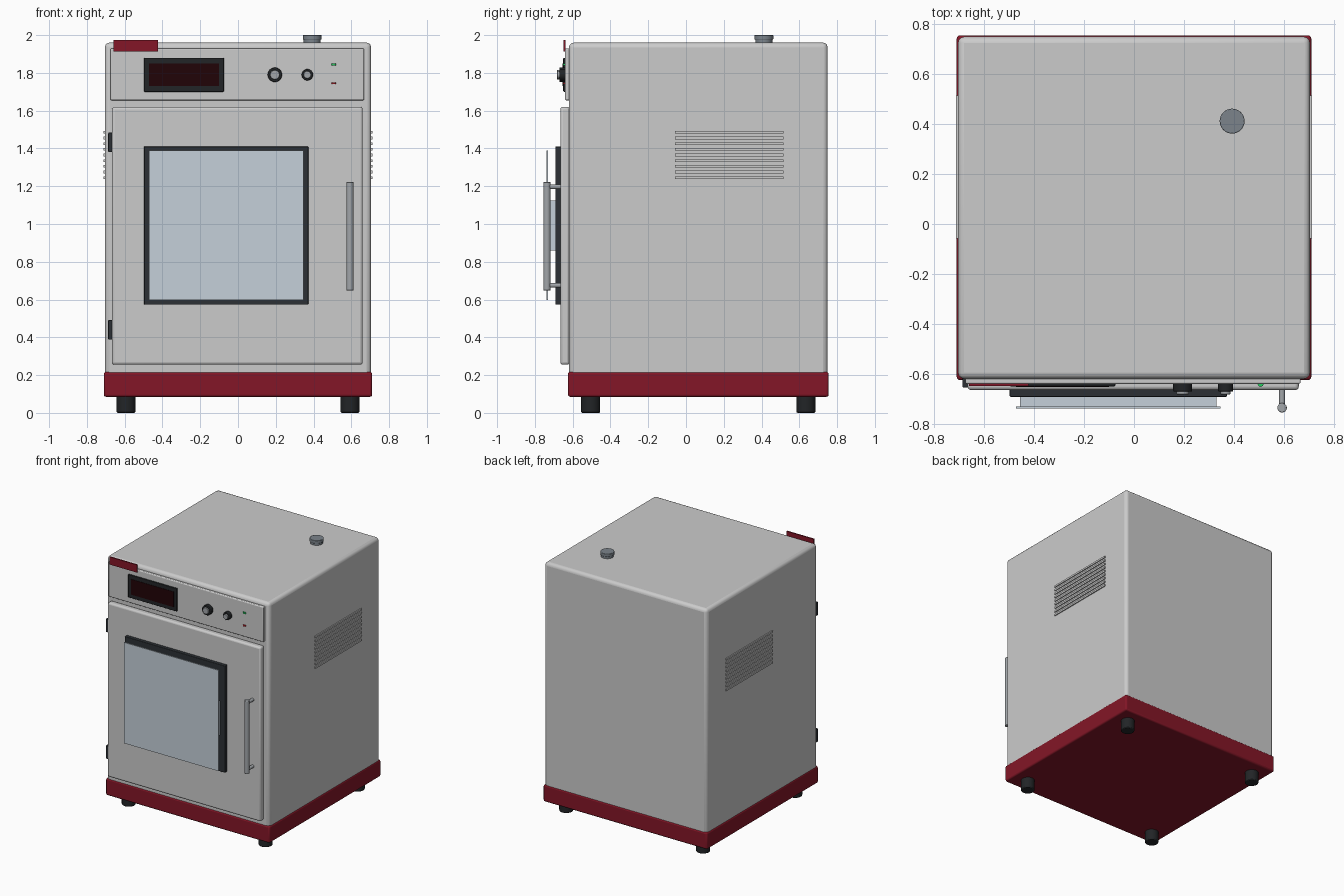
import bpy
from math import pi, radians

if "Cube" in bpy.data.objects:
    bpy.data.objects.remove(bpy.data.objects["Cube"])


def material(name, rgb):
    m = bpy.data.materials.new(name)
    m.diffuse_color = (*rgb, 1)
    m.use_nodes = True
    m.node_tree.nodes["Principled BSDF"].inputs["Base Color"].default_value = m.diffuse_color
    return m


RED = material("deep_red", (0.23, 0.008, 0.02))
BLACK = material("black", (0.016, 0.018, 0.02))
FRAME = material("charcoal", (0.025, 0.03, 0.035))
SCREEN = material("dark_red", (0.015, 0.001, 0.002))
GLASS = material("pale_glass", (0.56, 0.63, 0.70))
STEEL = material("steel", (0.36, 0.38, 0.40))
LIGHT = material("light_grey", (0.6, 0.6, 0.6))
PIPE = material("slate", (0.2, 0.23, 0.26))
GREEN = material("green", (0.02, 0.6, 0.12))
LAMP_RED = material("lamp_red", (0.6, 0.02, 0.03))


def finish(o, name, mat, bevel, segments=3):
    o.name = name
    if mat:
        o.data.materials.append(mat)
    if bevel:
        b = o.modifiers.new("bevel", 'BEVEL')
        b.width, b.segments = bevel, segments
        b.limit_method = 'ANGLE'
    bpy.ops.object.shade_smooth_by_angle(angle=radians(35))
    return o


def box(name, x, y, z, mat=None, bevel=0, segments=3):
    """Box from (min, max) ranges."""
    r = (x, y, z)
    bpy.ops.mesh.primitive_cube_add(size=1, location=[(a + b) / 2 for a, b in r])
    o = bpy.context.object
    o.scale = [b - a for a, b in r]
    bpy.ops.object.transform_apply(location=False, rotation=False, scale=True)
    return finish(o, name, mat, bevel, segments)


def cylinder(name, loc, radius, depth, mat=None, axis='Z', bevel=0, sides=32):
    rot = (pi / 2, 0, 0) if axis == 'Y' else (0, 0, 0)
    bpy.ops.mesh.primitive_cylinder_add(vertices=sides, radius=radius, depth=depth,
                                        location=loc, rotation=rot)
    return finish(bpy.context.object, name, mat, bevel, 2)


# Cabinet, red plinth and feet
box("cabinet", (-0.705, 0.705), (-0.62, 0.75), (0.09, 1.96), None, 0.025)
box("base_band", (-0.71, 0.71), (-0.625, 0.755), (0.085, 0.217), RED, 0.012)
for sx in (-1, 1):
    for y in (-0.505, 0.635):
        cylinder("foot", (sx * 0.593, y, 0.045), 0.05, 0.09, BLACK, bevel=0.006)

# Exhaust pipe on the roof
cylinder("exhaust_pipe", (0.393, 0.412, 1.965), 0.045, 0.03, PIPE)
cylinder("exhaust_cap", (0.393, 0.412, 1.988), 0.05, 0.024, PIPE, bevel=0.003)

# Control panel with display, badge plate, knobs and lamps
box("control_panel", (-0.675, 0.667), (-0.64, -0.615), (1.655, 1.93), LIGHT, 0.006)
box("display_bezel", (-0.498, -0.075), (-0.65, -0.635), (1.70, 1.88), BLACK, 0.004)
box("display_screen", (-0.472, -0.10), (-0.653, -0.645), (1.73, 1.85), SCREEN)
box("corner_plate", (-0.66, -0.423), (-0.648, -0.638), (1.913, 1.973), RED)
for x, r in ((0.195, 0.038), (0.367, 0.03)):
    cylinder("knob", (x, -0.654, 1.79), r, 0.034, BLACK, 'Y', 0.004)
    cylinder("knob_cap", (x, -0.672, 1.79), r * 0.66, 0.02, STEEL, 'Y', 0.002)
for z, m in ((1.845, GREEN), (1.745, LAMP_RED)):
    cylinder("indicator_lamp", (0.507, -0.64, z), 0.012, 0.01, m, sides=16)

# Door with hinges
box("door", (-0.667, 0.66), (-0.665, -0.615), (0.255, 1.62), None, 0.014)
for z in (0.44, 1.432):
    box("hinge", (-0.687, -0.663), (-0.655, -0.615), (z - 0.052, z + 0.052), FRAME, 0.004)

# Window: dark frame with a pane standing in front of it
box("window_frame", (-0.498, 0.372), (-0.692, -0.66), (0.573, 1.41), FRAME, 0.004)
box("window_spacer", (-0.457, 0.33), (-0.732, -0.69), (0.86, 1.125), GLASS)
box("window_pane", (-0.472, 0.346), (-0.738, -0.73), (0.598, 1.388), GLASS)

# Door handle
cylinder("handle_bar", (0.593, -0.736, 0.935), 0.019, 0.575, STEEL, bevel=0.004)
for z in (0.675, 1.197):
    cylinder("handle_post", (0.593, -0.699, z), 0.012, 0.075, STEEL, 'Y', sides=20)

# Louvre slats on both sides
for sx in (-1, 1):
    for i in range(9):
        z = 1.245 + i * 0.03
        xs = sorted((sx * 0.70, sx * 0.713))
        box("vent_slat", xs, (-0.058, 0.515), (z - 0.007, z + 0.007), LIGHT)
